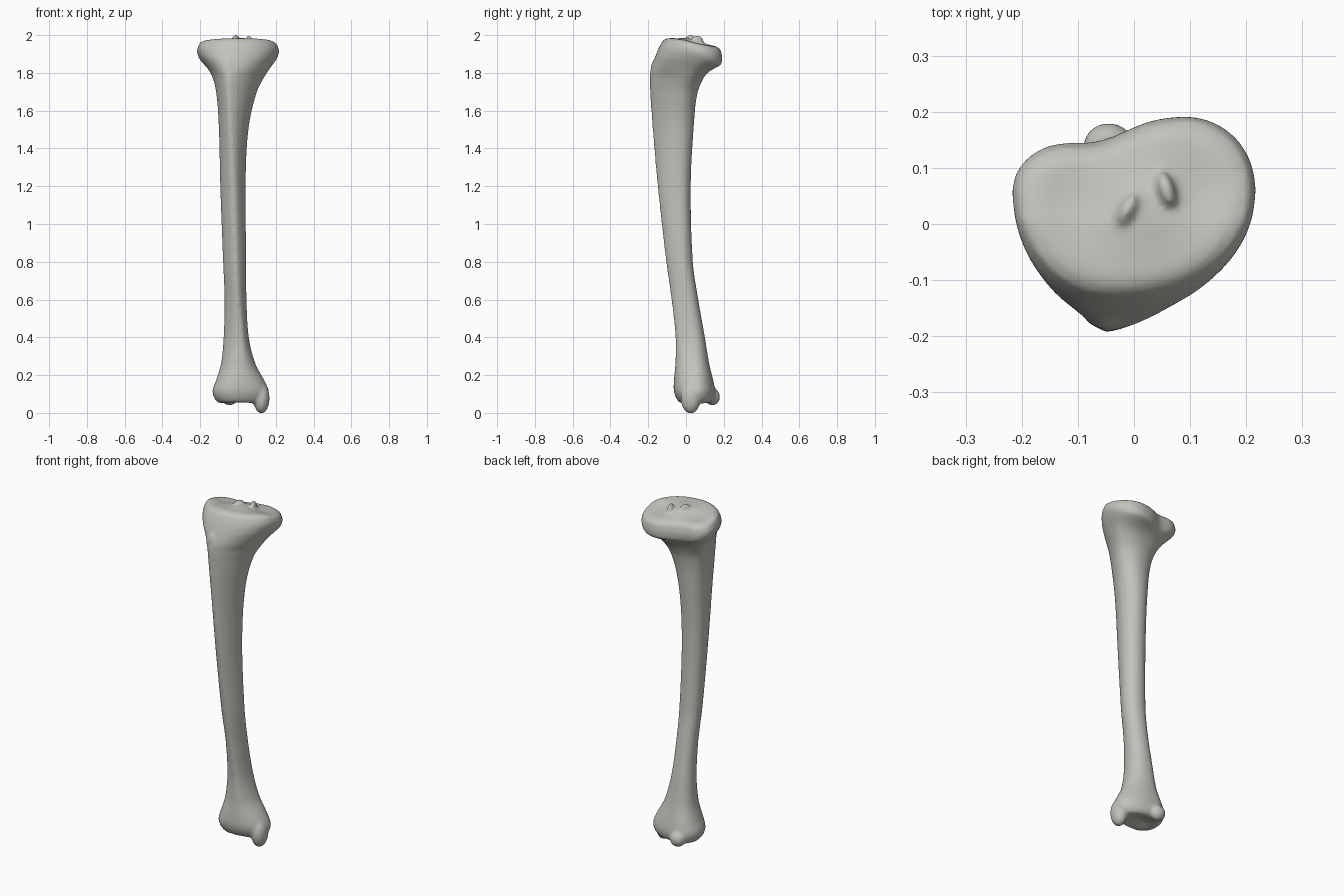
import bpy, bmesh
from math import sin, cos, tau, exp
from mathutils import Matrix, Vector

cube = bpy.data.objects.get("Cube")
if cube:
    bpy.data.objects.remove(cube)

SEGMENTS, STEPS = 64, 5

# Cross-sections: height, right, left, front, back, crest x, back x, side y
SECTIONS = [
    (.055, -.105, .14, -.035, .135, -.02, -.03, .05),
    (.075, -.123, .155, -.05, .15, -.02, -.03, .05),
    (.115, -.135, .163, -.064, .155, -.02, -.03, .05),
    (.17, -.117, .14, -.064, .145, -.01, -.03, .05),
    (.26, -.09, .092, -.056, .123, .01, -.02, .05),
    (.4, -.076, .057, -.055, .1, .015, -.02, .04),
    (.6, -.071, .045, -.077, .065, 0, -.02, .01),
    (.8, -.079, .044, -.105, .036, -.01, -.02, -.02),
    (1.2, -.094, .04, -.15, .025, -.025, -.025, -.04),
    (1.5, -.101, .055, -.176, .04, -.04, -.02, -.04),
    (1.7, -.116, .1, -.19, .062, -.05, 0, -.02),
    (1.8, -.145, .152, -.19, .11, -.05, .04, .02),
    (1.88, -.2, .2, -.165, .182, -.045, .08, .05),
    (1.93, -.217, .217, -.145, .192, -.035, .085, .06),
    (1.968, -.204, .204, -.125, .185, -.03, .085, .06),
]


def bell(x, y, cx, cy, r):
    return exp(-((x - cx) ** 2 + (y - cy) ** 2) / r ** 2)


def catmull(a, b, c, d, t):
    """Blend section tuples with tangents scaled to their spacing in height."""
    def slope(p, q, r, k):
        return (r[k] - p[k]) / (r[0] - p[0])
    h = c[0] - b[0]
    out = [b[0] + t * h]
    for k in range(1, len(b)):
        m, n = slope(a, b, c, k) * h, slope(b, c, d, k) * h
        out.append((2*t**3 - 3*t*t + 1) * b[k] + (t**3 - 2*t*t + t) * m
                   + (3*t*t - 2*t**3) * c[k] + (t**3 - t*t) * n)
    return out


def outline(section):
    """Four curved quarters joined at the extremes, flatter towards the crest."""
    z, right, left, front, back, crest, rear, side = section
    shaft = min(1, max(0, (z - .3) / .3)) * min(1, max(0, (1.88 - z) / .1))
    points = []
    for i in range(SEGMENTS):
        c, s = cos(tau * i / SEGMENTS), sin(tau * i / SEGMENTS)
        power = 2 / (2.1 - .45 * shaft) if s < 0 else 2 / 2.1
        c = abs(c) ** power * (1 if c > 0 else -1)
        s = abs(s) ** power * (1 if s > 0 else -1)
        middle = rear if s >= 0 else crest
        # Slide the middle gradually so the quarters meet at the sides
        x = middle + c * ((left - middle) if c > 0 else (middle - right))
        y = side + s * ((back - side) if s > 0 else (side - front))
        points.append(Vector((x, y, z)))
    return points


def shape_head(p):
    """Backward slope of the knee end and the notch behind it."""
    w = min(1, max(0, (p.z - 1.78) / .12))
    notch = bell(p.x, p.y, -.06, .17, .075)
    return Vector((p.x, p.y - .03 * w * notch, p.z - .26 * w * max(0, p.y)))


def plateau(p, scale):
    """Two shallow dishes with a raised middle."""
    x, y = p.x, p.y
    dish = bell(x, y, -.11, .03, .08) + bell(x, y, .125, .05, .08)
    middle = bell(x, y, .02, .04, .05)
    return .016 * min(1, (1 - scale) * 8) - .016 * dish + .008 * middle


def shrink(points, scale):
    centre = sum(points, Vector()) / len(points)
    return [Vector((centre.x + (p.x - centre.x) * scale,
                    centre.y + (p.y - centre.y) * scale, p.z)) for p in points]


# Shaft and both flared ends
rings = []
last = len(SECTIONS) - 1
for i in range(last):
    four = [SECTIONS[min(last, max(0, i + k))] for k in (-1, 0, 1, 2)]
    rings += [outline(catmull(*four, j / STEPS)) for j in range(STEPS)]
rings.append(outline(SECTIONS[-1]))
bottom, top = rings[0], rings[-1]
CAP = (.96, .9, .8, .65, .5, .35, .2, .08)

for scale in CAP:
    ring = shrink(top, scale)
    rings.append([p + Vector((0, 0, plateau(p, scale))) for p in ring])
    # Ankle joint surface, arched from front to back
    ring = shrink(bottom, scale)
    rings.insert(0, [p + Vector((0, 0, .022 * bell(p.x, p.y, 0, .05, .07)
                                 - .008 * min(1, (1 - scale) * 8))) for p in ring])

bm = bmesh.new()
loops = [[bm.verts.new(shape_head(p)) for p in ring] for ring in rings]
for low, high in zip(loops, loops[1:]):
    for i in range(SEGMENTS):
        j = (i + 1) % SEGMENTS
        bm.faces.new((low[i], low[j], high[j], high[i]))
bm.faces.new(loops[0][::-1])
bm.faces.new(loops[-1])


def knob(centre, radii, turn=0):
    matrix = (Matrix.Translation(centre) @ Matrix.Rotation(turn, 4, 'Z')
              @ Matrix.Diagonal((*radii, 1)))
    bmesh.ops.create_uvsphere(bm, u_segments=32, v_segments=20, radius=1, matrix=matrix)


# Inner ankle projection
knob((.124, .025, .078), (.043, .053, .081))
# Rear ankle lip
knob((-.045, .14, .085), (.045, .04, .045))
# Twin spines between the knee dishes
knob((-.012, .025, 1.972), (.016, .035, .03), -.5)
knob((.058, .06, 1.965), (.016, .035, .034), .3)
# Bump below the knee at the front
knob((-.05, -.145, 1.81), (.045, .043, .075))

mesh = bpy.data.meshes.new("shin_bone")
bm.to_mesh(mesh)
bm.free()
bone = bpy.data.objects.new("shin_bone", mesh)
bpy.context.collection.objects.link(bone)

# Fuse everything into one smooth skin
fuse = bone.modifiers.new("fuse", 'REMESH')
fuse.mode = 'VOXEL'
fuse.voxel_size = .008
fuse.use_smooth_shade = True
soften = bone.modifiers.new("soften", 'SMOOTH')
soften.factor = .5
soften.iterations = 5

ivory = bpy.data.materials.new("bone_grey")
ivory.use_nodes = True
colour = (.55, .54, .50, 1)
ivory.diffuse_color = colour
ivory.node_tree.nodes["Principled BSDF"].inputs["Base Color"].default_value = colour
mesh.materials.append(ivory)
for face in mesh.polygons:
    face.use_smooth = True
